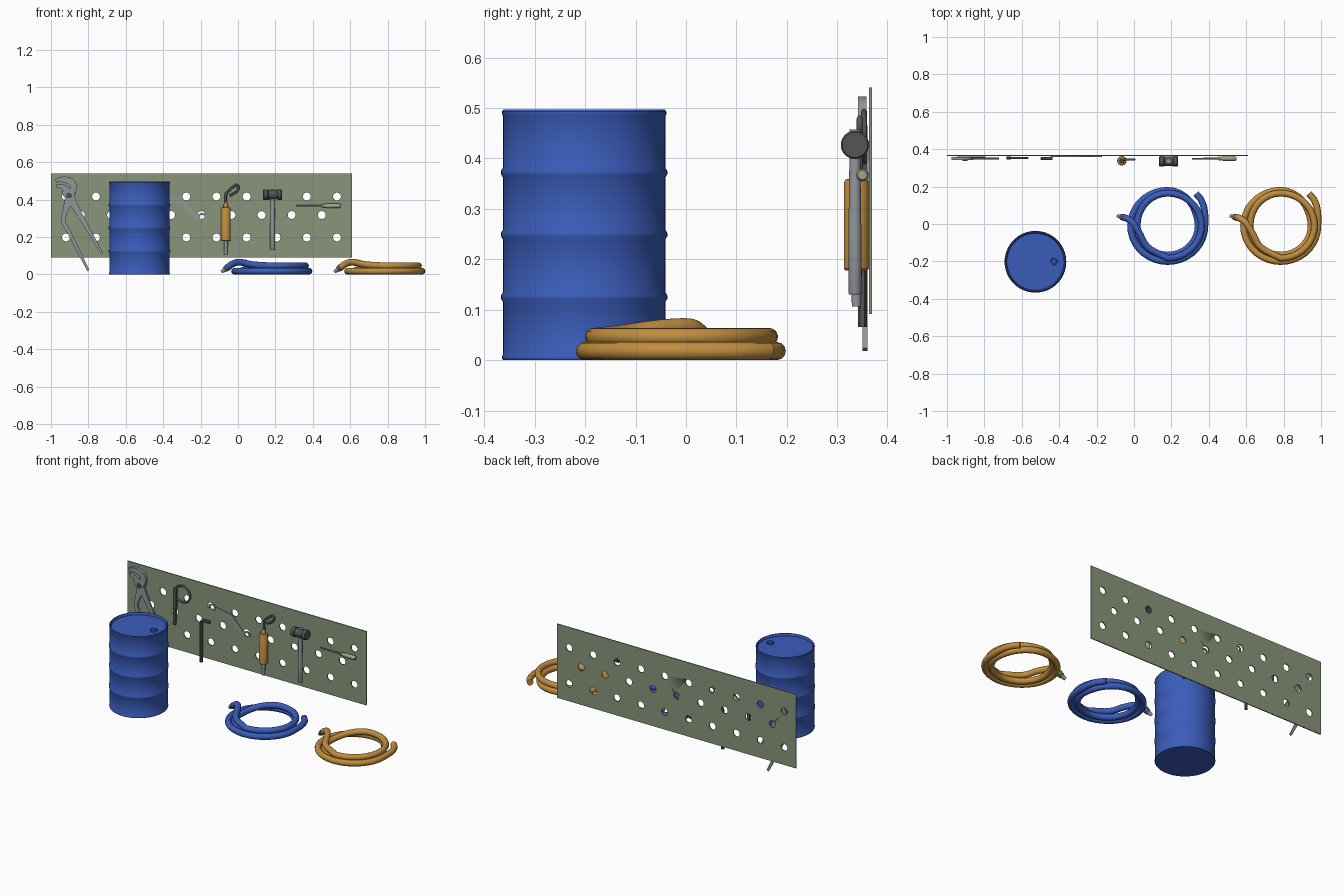
import bpy, bmesh, math
from mathutils import Vector, Matrix

if "Cube" in bpy.data.objects:
    bpy.data.objects.remove(bpy.data.objects["Cube"])


def mat(name, c):
    m = bpy.data.materials.new(name)
    m.diffuse_color = (*c, 1)
    m.use_nodes = True
    m.node_tree.nodes["Principled BSDF"].inputs["Base Color"].default_value = m.diffuse_color
    return m


GREEN = mat("panel_green", (.25, .30, .195))
PALE = mat("pale_green", (.34, .39, .25))
BLUE = mat("drum_blue", (.043, .11, .50))
ORANGE = mat("hose_orange", (.53, .27, .05))
STEEL = mat("steel_grey", (.29, .31, .33))
DARK = mat("dark_grey", (.085, .09, .095))


def finish(ob, m):
    ob.data.materials.clear()
    ob.data.materials.append(m)
    bpy.ops.object.select_all(action='DESELECT')
    ob.select_set(True)
    bpy.context.view_layer.objects.active = ob
    bpy.ops.object.shade_smooth_by_angle(angle=math.radians(35))
    return ob


def from_bm(name, bm, m):
    bmesh.ops.recalc_face_normals(bm, faces=bm.faces)
    me = bpy.data.meshes.new(name)
    bm.to_mesh(me)
    bm.free()
    ob = bpy.data.objects.new(name, me)
    bpy.context.collection.objects.link(ob)
    return finish(ob, m)


def lathe(name, prof, m, loc=(0, 0, 0), direction=(0, 0, 1), seg=32):
    """Spin (radius, height) points round an axis."""
    bm = bmesh.new()
    vs = [bm.verts.new((r, 0, z)) for r, z in prof]
    es = [bm.edges.new(p) for p in zip(vs, vs[1:])]
    bmesh.ops.spin(bm, geom=vs + es, cent=(0, 0, 0), axis=(0, 0, 1),
                   angle=2 * math.pi, steps=seg)
    bmesh.ops.remove_doubles(bm, verts=bm.verts, dist=1e-5)
    rot = Vector((0, 0, 1)).rotation_difference(Vector(direction)).to_matrix().to_4x4()
    bm.transform(Matrix.Translation(loc) @ rot)
    return from_bm(name, bm, m)


def rod(name, a, b, r0, r1, m, seg=24):
    a, b = Vector(a), Vector(b)
    d = b - a
    return lathe(name, [(0, 0), (r0, 0), (r1, d.length), (0, d.length)], m, a, d, seg)


def tube(name, pts, r, m, cyclic=False, res=4):
    cu = bpy.data.curves.new(name, 'CURVE')
    cu.dimensions = '3D'
    cu.bevel_depth, cu.bevel_resolution, cu.use_fill_caps = r, res, True
    sp = cu.splines.new('POLY')
    sp.points.add(len(pts) - 1)
    for p, q in zip(sp.points, pts):
        p.co = (*q, 1)
    sp.use_cyclic_u = cyclic
    ob = bpy.data.objects.new(name, cu)
    bpy.context.collection.objects.link(ob)
    bpy.ops.object.select_all(action='DESELECT')
    ob.select_set(True)
    bpy.context.view_layer.objects.active = ob
    bpy.ops.object.convert(target='MESH')
    return finish(bpy.context.object, m)


def smooth(pts, n=6):
    """Catmull-Rom curve through points of any dimension."""
    P = [Vector(p) for p in pts]
    P = [P[0] * 2 - P[1]] + P + [P[-1] * 2 - P[-2]]
    out = []
    for a, b, c, d in zip(P, P[1:], P[2:], P[3:]):
        for i in range(n):
            t = i / n
            out.append(.5 * (2 * b + (c - a) * t + (2 * a - 5 * b + 4 * c - d) * t * t
                             + (3 * b - a - 3 * c + d) * t ** 3))
    return out + [P[-2]]


def ribbon(name, pts, y0, y1, m):
    """Flat bar in the xz plane through (x, z, width) points."""
    S = smooth(pts)
    bm = bmesh.new()
    rings = []
    for i, p in enumerate(S):
        d = S[min(i + 1, len(S) - 1)] - S[max(i - 1, 0)]
        n = Vector((-d.y, d.x)).normalized() * p.z / 2
        rings.append([bm.verts.new((p.x + s * n.x, y, p.y + s * n.y))
                      for s, y in ((1, y0), (-1, y0), (-1, y1), (1, y1))])
    for a, b in zip(rings, rings[1:]):
        for k in range(4):
            bm.faces.new((a[k], a[(k + 1) % 4], b[(k + 1) % 4], b[k]))
    bm.faces.new(rings[0])
    bm.faces.new(rings[-1])
    return from_bm(name, bm, m)


# perforated wall panel with staggered holes
bm = bmesh.new()
bmesh.ops.create_cube(bm, size=1, matrix=Matrix.Translation((-.195, .366, .316))
                      @ Matrix.Diagonal((1.61, .006, .45, 1)))
panel = from_bm("wall_panel", bm, GREEN)
bm = bmesh.new()
for z, x0, n in ((.417, -.92, 10), (.318, -.84, 9), (.198, -.92, 10)):
    for i in range(n):
        bmesh.ops.create_cone(bm, cap_ends=True, segments=24, radius1=.021, radius2=.021, depth=.1,
                              matrix=Matrix.Translation((x0 + .161 * i, .366, z))
                              @ Matrix.Rotation(math.pi / 2, 4, 'X'))
cutter = from_bm("hole_cutter", bm, GREEN)
cutter.hide_render = True
mod = panel.modifiers.new("holes", 'BOOLEAN')
mod.operation, mod.object, mod.solver = 'DIFFERENCE', cutter, 'EXACT'
bpy.context.view_layer.objects.active = panel
bpy.ops.object.modifier_apply(modifier="holes")
bpy.data.objects.remove(cutter)

# drum with rolled rims and three hoops
prof = [(0, 0), (.161, 0), (.163, .003), (.163, .007), (.161, .011)]
for z in (.125, .249, .372):
    prof += [(.161, z - .01), (.165, z - .003), (.165, z + .003), (.161, z + .01)]
prof += [(.161, .484), (.163, .488), (.163, .493), (.160, .497), (.156, .497), (.153, .493),
         (.152, .483), (0, .483)]
lathe("drum", prof, BLUE, (-.527, -.202, 0), seg=64)
lathe("drum_bung", [(.012, .488), (.014, .491), (.02, .491), (.021, .48)], BLUE, (-.428, -.2, 0))
lathe("drum_bung_plug", [(0, .487), (.014, .487)], BLUE, (-.428, -.2, 0))


# coiled hoses with nozzles
def coil(k):
    keys = [(0, .235, .018), (50, .199, .018), (320, .198, .018), (400, .163, .018),
            (590, .163, .018), (680, .182, .046), (860, .18, .046)]
    for a, b in zip(keys, keys[1:]):
        if k <= b[0]:
            t = (k - a[0]) / (b[0] - a[0])
            t = t * t * (3 - 2 * t)
            r, z = (a[i] + (b[i] - a[i]) * t for i in (1, 2))
            break
    w = math.radians(50 - k)
    return (.18 + r * math.cos(w), -.01 + .96 * r * math.sin(w), z)


for name, m, dx in (("blue_hose", BLUE, 0), ("orange_hose", ORANGE, .604)):
    path = [coil(k) for k in range(0, 861, 10)]
    path += smooth([path[-1], (.075, -.125, .053), (.03, -.05, .063), (-.005, .005, .065),
                    (-.035, .028, .053), (-.058, .036, .036)])[1:]
    tube(name, [(x + dx, y, z) for x, y, z in path], .018, m)
    rod(name + "_collar", (-.052 + dx, .034, .040), (-.069 + dx, .039, .028), .0185, .016, DARK)
    rod(name + "_nozzle", (-.066 + dx, .038, .030), (-.088 + dx, .044, .014), .014, .008, STEEL)

# slip-joint pliers
ribbon("pliers_long_handle", [(-.925, .455, .05), (-.904, .422, .05), (-.86, .345, .032),
                              (-.80, .24, .022), (-.727, .112, .012)], .345, .355, STEEL)
ribbon("pliers_bent_handle", [(-.885, .45, .045), (-.904, .40, .045), (-.925, .335, .026),
                              (-.934, .285, .024), (-.90, .22, .020), (-.85, .12, .017),
                              (-.80, .021, .012)], .35, .36, STEEL)
ribbon("pliers_upper_jaw", [(-.975, .502, .018), (-.935, .508, .03), (-.895, .497, .036),
                            (-.878, .465, .034), (-.897, .425, .034)], .341, .358, STEEL)
ribbon("pliers_lower_jaw", [(-.972, .475, .016), (-.94, .47, .026), (-.905, .445, .034)],
       .341, .358, STEEL)
rod("pliers_pivot", (-.904, .36, .422), (-.904, .337, .422), .015, .013, DARK)

# strap wrench: ring and handle
ring = [(-.622 + .052 * math.cos(a), .353, .443 + .049 * math.sin(a))
        for a in (math.tau * i / 40 for i in range(40))]
tube("strap_wrench_ring", ring, .006, DARK, cyclic=True)
ribbon("strap_wrench_handle", [(-.668, .465, .02), (-.67, .41, .022), (-.672, .32, .018),
                               (-.674, .245, .016)], .346, .36, DARK)

# hex key
tube("hex_key", [(-.435, .350, .322), (-.475, .350, .322), (-.488, .350, .317),
                 (-.492, .350, .305), (-.492, .350, .066)], .009, DARK, res=1)

# curved flat spanner with ring ends
ribbon("curved_spanner", [(-.41, .413, .02), (-.36, .40, .026), (-.30, .385, .027),
                          (-.262, .35, .026), (-.232, .318, .026), (-.205, .308, .02)],
       .358, .363, STEEL)
for i, (x, z) in enumerate(((-.425, .413), (-.192, .307))):
    lathe(f"spanner_ring_{i}", [(.013, 0), (.022, 0), (.022, .006), (.013, .006), (.013, 0)],
          STEEL, (x, .363, z), (0, -1, 0))

# grease gun
lathe("grease_gun_body", [(0, .178), (.022, .178), (.025, .182), (.025, .352), (.022, .358),
                          (.013, .36), (.011, .375), (.006, .385), (0, .385)],
      ORANGE, (-.065, .338, 0))
rod("grease_gun_stem", (-.065, .338, .106), (-.065, .338, .18), .009, .011, STEEL)
tube("grease_gun_lever", smooth([(-.065, .345, .37), (-.066, .345, .41), (-.06, .345, .438),
                                 (-.015, .345, .476), (.0, .345, .474), (.0, .345, .455),
                                 (-.012, .345, .44), (-.045, .345, .422)], 5), .0065, DARK)

# mallet
half = [(.0, .05), (.025, .05), (.028, .046), (.028, .027), (.025, .023)]
lathe("mallet_head", half + [(r, -z) for r, z in reversed(half)], DARK,
      (.185, .335, .427), (1, 0, 0))
lathe("mallet_handle", [(0, .13), (.011, .13), (.013, .134), (.013, .24), (.011, .39),
                        (.011, .457), (0, .457)], STEEL, (.185, .335, 0))

# screwdriver
rod("screwdriver_shaft", (.31, .350, .367), (.46, .350, .367), .004, .0045, STEEL, 12)
lathe("screwdriver_handle", [(0, 0), (.008, 0), (.011, .006), (.009, .016), (.0125, .028),
                             (.0125, .09), (.009, .097), (0, .098)], PALE,
      (.45, .350, .367), (1, 0, 0), 16)
